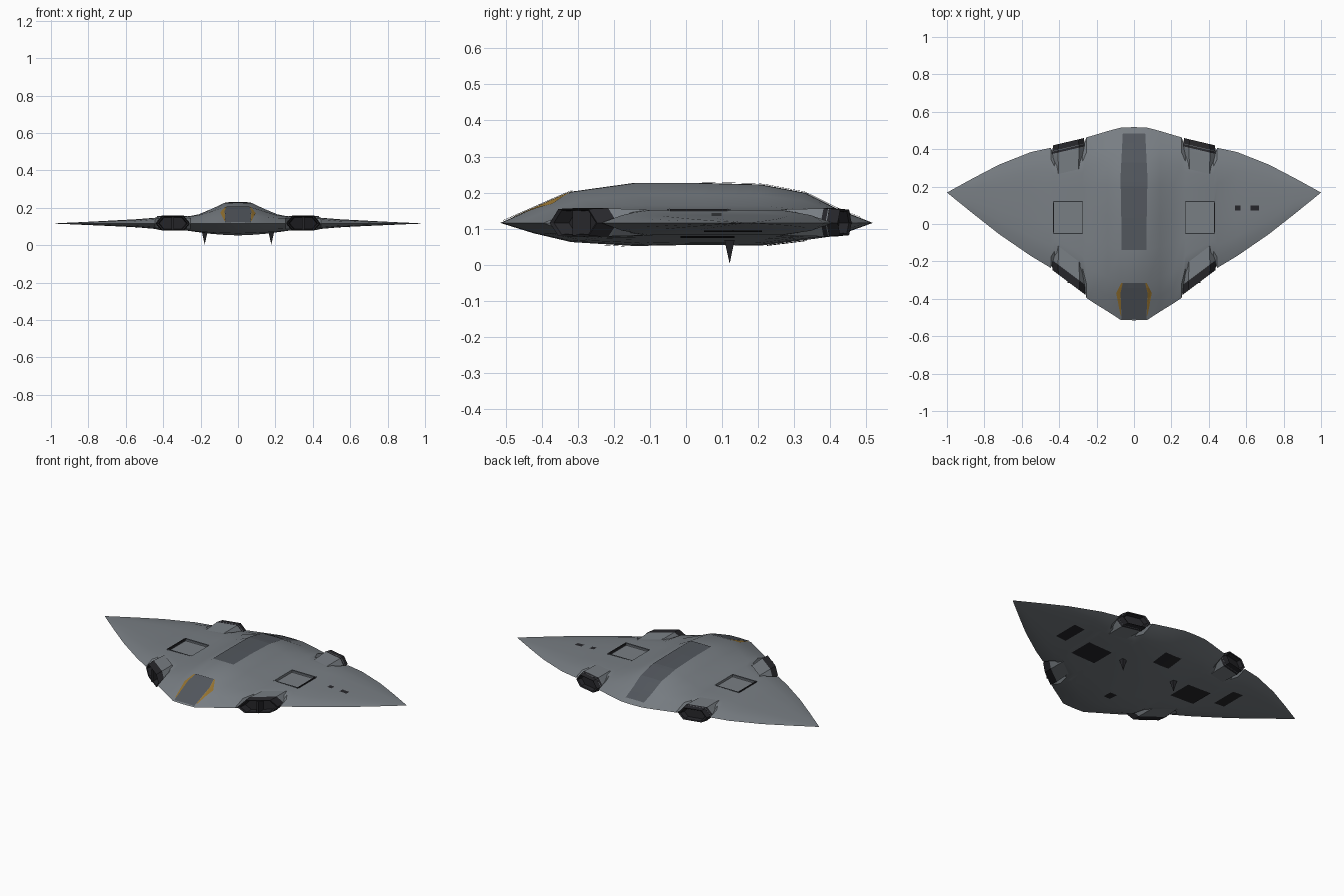
import bpy, bmesh, math
from mathutils import Vector
from mathutils.bvhtree import BVHTree

if "Cube" in bpy.data.objects:
    bpy.data.objects.remove(bpy.data.objects["Cube"])

ZC = 0.116


def mat(name, c):
    m = bpy.data.materials.new(name)
    m.diffuse_color = (*c, 1)
    m.use_nodes = True
    m.node_tree.nodes["Principled BSDF"].inputs["Base Color"].default_value = m.diffuse_color
    return m


GREY = mat("hull_grey", (0.19, 0.21, 0.23))
DARK = mat("dark_panel", (0.085, 0.095, 0.11))
BLACK = mat("black", (0.02, 0.02, 0.024))
AMBER = mat("amber", (0.30, 0.17, 0.03))
CYAN = mat("glow", (0.15, 0.65, 0.7))


def make(name, verts, faces, m, smooth=False):
    me = bpy.data.meshes.new(name)
    bm = bmesh.new()
    vs = [bm.verts.new(v) for v in verts]
    for f in faces:
        bm.faces.new([vs[i] for i in f])
    bmesh.ops.remove_doubles(bm, verts=bm.verts, dist=0.0003)
    bmesh.ops.recalc_face_normals(bm, faces=bm.faces)
    bm.to_mesh(me)
    bm.free()
    me.materials.append(m)
    ob = bpy.data.objects.new(name, me)
    bpy.context.collection.objects.link(ob)
    if smooth:
        bpy.ops.object.select_all(action='DESELECT')
        ob.select_set(True)
        bpy.context.view_layer.objects.active = ob
        bpy.ops.object.shade_smooth_by_angle(angle=math.radians(25))
    return ob


# Blended wing hull: chord profiles (body, engine) lofted over span stations
S = [0, .09, .19, .36, .53, .70, .82, .905, 1]
TOP = ([0, .37, .78, 1, 1, .96, .75, .35, 0], [0, .8, 1, 1, 1, 1, 1, .8, 0])
BOT = ([0, .45, .83, 1, .95, .98, .74, .55, 0], [0, .8, 1, 1, 1, 1, 1, .8, 0])
# x, leading y, trailing y, top, bottom, engine blend
ST = [(0, -.515, .518, .111, .064, 0), (.072, -.512, .515, .110, .061, 0),
      (.14, -.468, .497, .078, .056, .2), (.21, -.425, .476, .049, .047, .5),
      (.255, -.395, .463, .040, .041, .8), (.275, -.300, .400, .038, .038, 1),
      (.425, -.195, .360, .036, .034, 1), (.445, -.235, .407, .030, .029, .8),
      (.55, -.172, .385, .022, .020, .4), (.72, -.055, .318, .013, .012, .2),
      (.86, .055, .245, .006, .006, .2), (1.0, .168, .168, 0, 0, 0)]
full = [(-a, *r) for a, *r in ST[:0:-1]] + ST
n = len(S)
verts, faces = [], []
for x, y0, y1, t, b, f in full:
    for k, P, h in ((0, TOP, t), (1, BOT, -b)):
        for i, s in enumerate(S):
            verts.append((x, y0 + s * (y1 - y0),
                          ZC + h * (P[0][i] * (1 - f) + P[1][i] * f)))
for j in range(len(full) - 1):
    for k in (0, n):
        for i in range(n - 1):
            a = j * 2 * n + k + i
            faces.append((a, a + 1, a + 2 * n + 1, a + 2 * n))


def weld_hull():
    # skips faces that collapse at the wing tips
    bm = bmesh.new()
    vs = [bm.verts.new(v) for v in verts]
    for f in faces:
        bm.faces.new([vs[i] for i in f])
    bmesh.ops.remove_doubles(bm, verts=bm.verts, dist=0.0003)
    bmesh.ops.recalc_face_normals(bm, faces=bm.faces)
    tree = BVHTree.FromBMesh(bm)
    bm.free()
    return tree


tree = weld_hull()
hull = make("wing_hull", verts, faces, GREY, True)


# Panels laid on the hull surface: rows of (y, x0, x1)
def decal(name, rows, m, up=True, lift=.003, cols=5):
    d = 1 if up else -1
    fine = []
    for a, b in zip(rows, rows[1:]):
        k = max(1, round(abs(b[0] - a[0]) / .025))
        fine += [tuple(p + (q - p) * i / k for p, q in zip(a, b)) for i in range(k)]
    fine.append(rows[-1])
    vs, fs = [], []
    for y, x0, x1 in fine:
        for i in range(cols):
            x = x0 + (x1 - x0) * i / (cols - 1)
            hit = tree.ray_cast(Vector((x, y, d)), Vector((0, 0, -d)))[0]
            vs.append((x, y, (hit.z if hit else ZC) + d * lift))
    for r in range(len(fine) - 1):
        for c in range(cols - 1):
            a = r * cols + c
            q = (a, a + 1, a + cols + 1, a + cols)
            fs.append(q if up else q[::-1])
    return make(name, vs, fs, m)


def rect(name, x, y, w, l, m, up=True):
    return decal(name, [(y - l / 2, x - w / 2, x + w / 2), (y + l / 2, x - w / 2, x + w / 2)], m, up)


decal("spine_stripe", [(-.14, -.068, .068), (.03, -.068, .068), (.25, -.072, .072), (.485, -.06, .06)], DARK)
decal("windshield", [(-.508, -.066, .066), (-.37, -.072, .072), (-.315, -.06, .06)], DARK, lift=.004)
for s in (-1, 1):
    decal("windshield_edge", [(-.49, s * .068, s * .072), (-.37, s * .072, s * .095),
                              (-.315, s * .06, s * .068)], AMBER, lift=.003)
rect("sensor_hatch_inner", .555, .085, .028, .028, BLACK)
rect("sensor_hatch_outer", .645, .085, .045, .028, BLACK)
rect("belly_hatch_rear", 0, .28, .11, .11, BLACK, False)
rect("belly_hatch_front", 0, -.2, .045, .06, BLACK, False)


def box(name, c, d, m):
    v = [(c[0] + i * d[0] / 2, c[1] + j * d[1] / 2, c[2] + k * d[2] / 2)
         for i in (-1, 1) for j in (-1, 1) for k in (-1, 1)]
    return make(name, v, [(0, 1, 3, 2), (4, 6, 7, 5), (0, 4, 5, 1), (2, 3, 7, 6), (0, 2, 6, 4), (1, 5, 7, 3)], m)


HEX = [(-.02, ZC), (.17, .156), (.83, .156), (1.02, ZC), (.83, .079), (.17, .079)]


# Hexagonal duct whose mouth follows a slanted edge a-b; rings = (y offset, scale)
def duct(name, s, a, b, rings, m, cap):
    vs, fs = [], []
    for dy, k in rings:
        for t, z in HEX:
            t = .5 + (t - .5) * k
            vs.append((s * (a[0] + (b[0] - a[0]) * t), a[1] + (b[1] - a[1]) * t + dy, ZC + (z - ZC) * k))
    for r in range(len(rings) - 1):
        for i in range(6):
            j = (i + 1) % 6
            fs.append((r * 6 + i, r * 6 + j, r * 6 + 6 + j, r * 6 + 6 + i))
    make(name, vs, fs, m)
    make(name + "_core", vs[-6:], [range(6)], cap)


for s in (-1, 1):
    # engine intakes and nozzles
    fa, fb = (.262, -.365), (.435, -.235)
    ra, rb = (.265, .44), (.435, .40)
    duct("intake_cowl", s, fa, fb, [(.14, .94), (.05, 1), (.03, 1)], GREY, BLACK)
    duct("intake_lip", s, fa, fb, [(.04, 1.03), (-.012, .97), (-.008, .86), (.035, .8)], BLACK, BLACK)
    duct("nozzle_cowl", s, ra, rb, [(-.14, .94), (-.04, 1), (-.01, 1)], GREY, BLACK)
    duct("nozzle_lip", s, ra, rb, [(-.025, 1.03), (.02, .92), (.015, .8), (-.015, .7)], BLACK, CYAN)
    # splitter in the intake
    mid = [(fa[i] + fb[i]) / 2 for i in (0, 1)]
    box("intake_splitter", (s * mid[0], mid[1] + .01, ZC), (.014, .05, .07), BLACK)
    # lift fan bay on top, hatch below
    cut = box("fan_bay_cutter", (s * .352, .035, .19), (.155, .165, .1), DARK)
    cut.hide_render = True
    cut.hide_viewport = True
    mod = hull.modifiers.new("fan_bay", 'BOOLEAN')
    mod.operation, mod.object, mod.solver = 'DIFFERENCE', cut, 'EXACT'
    for y in (-.05, .12):
        box("fan_bay_rim", (s * .352, y, .15), (.16, .006, .009), DARK)
    box("fan_bay_side", (s * .431, .035, .149), (.006, .16, .012), BLACK)
    rect("fan_hatch_below", s * .35, .06, .16, .15, BLACK, False)
    rect("wing_hatch_below", s * .56, .13, .07, .16, BLACK, False)
    # belly spike
    x = s * .178
    make("belly_spike", [(x - .016, .105, .075), (x + .016, .105, .075), (x + .016, .136, .075),
                         (x - .016, .136, .075), (x, .121, .003)],
         [(3, 2, 1, 0), (0, 1, 4), (1, 2, 4), (2, 3, 4), (3, 0, 4)], BLACK)
